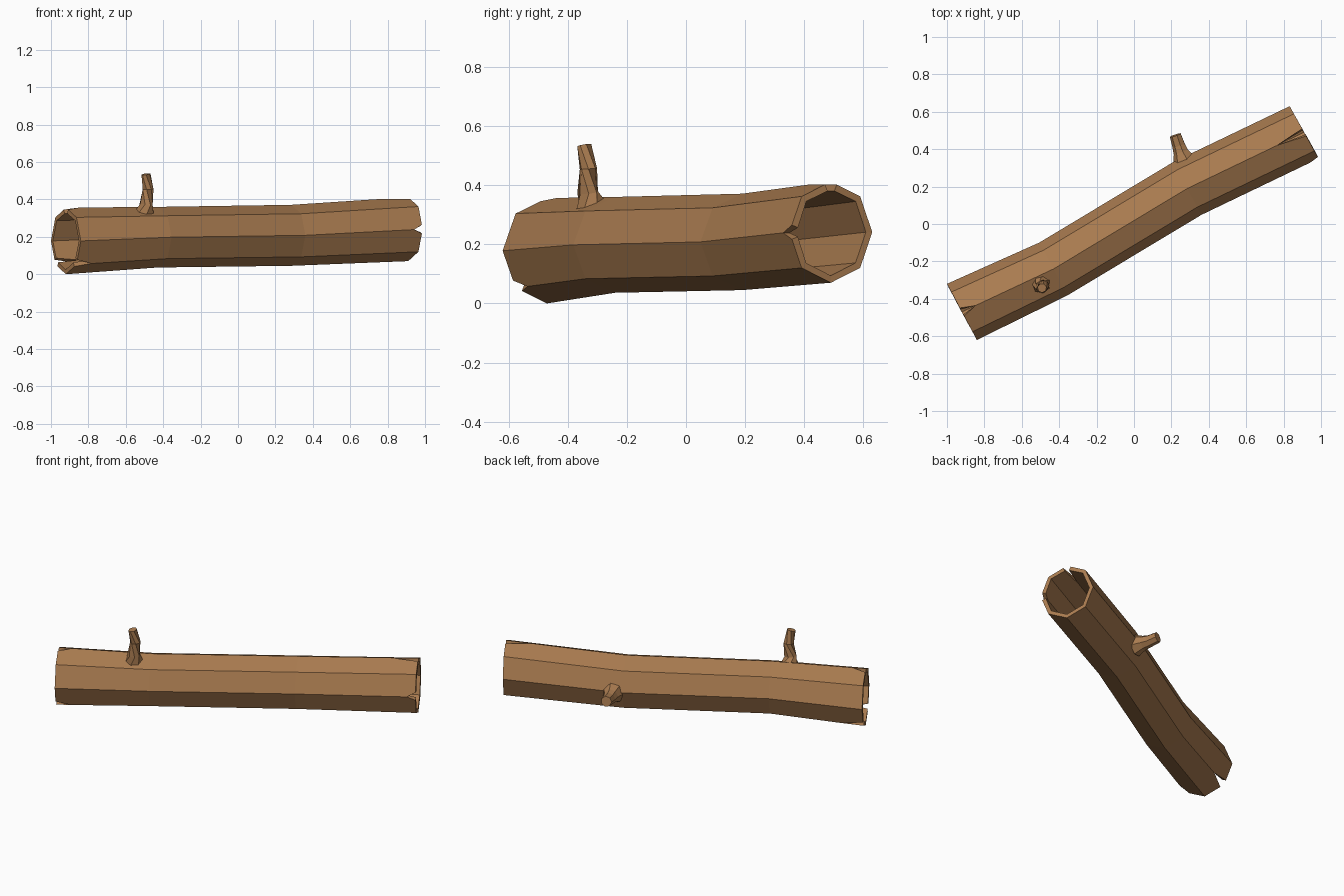
import bpy, bmesh, math
from mathutils import Vector

if "Cube" in bpy.data.objects:
    bpy.data.objects.remove(bpy.data.objects["Cube"])

bark = bpy.data.materials.new("bark")
bark.diffuse_color = (0.40, 0.20, 0.08, 1)
bark.use_nodes = True
bark.node_tree.nodes["Principled BSDF"].inputs["Base Color"].default_value = bark.diffuse_color
UP = Vector((0, 0, 1))


def finish(bm, name):
    me = bpy.data.meshes.new(name)
    bm.to_mesh(me)
    bm.free()
    ob = bpy.data.objects.new(name, me)
    bpy.context.collection.objects.link(ob)
    me.materials.append(bark)
    return ob


# Hollow log: octagonal rings (centre, radius, heading in degrees)
SIDES = 8
rings = [((-0.92, -0.47, 0.178), 0.17, 0.178, 28),
         ((-0.43, -0.24, 0.198), 0.16, 0.162, 28),
         ((0.285, 0.19, 0.208), 0.16, 0.163, 28),
         ((0.91, 0.49, 0.241), 0.16, 0.171, 29)]
# Splits at the two ends: corner index -> depth along the log
split_left = {2: 0.08, 5: 0.09, 7: 0.13}
split_right = {2: 0.16, 4: 0.05}

bm = bmesh.new()
pts = []
for c, rw, rh, head in rings:
    h = math.radians(head)
    side = Vector((-math.sin(h), math.cos(h), 0))
    pts.append([Vector(c) + side * rw * math.cos(a) + UP * rh * math.sin(a)
                for a in (j * math.tau / SIDES for j in range(SIDES))])
inner = {i: [bm.verts.new(p) for p in pts[i]] for i in (1, 2)}


def split_end(end, near, splits):
    """For each corner: (vertices for the face before it, face after it), rim last."""
    out = []
    for j in range(SIDES):
        p = pts[end][j]
        if j in splits:
            d = (pts[near][j] - p).normalized()
            apex = bm.verts.new(p + d * splits[j])
            before = bm.verts.new(p.lerp(pts[end][j - 1], 0.2))
            after = bm.verts.new(p.lerp(pts[end][(j + 1) % SIDES], 0.2))
            out.append(([apex, before], [apex, after]))
        else:
            v = bm.verts.new(p)
            out.append(([v], [v]))
    return out


left = split_end(0, 1, split_left)
right = split_end(3, 2, split_right)
for j in range(SIDES):
    k = (j + 1) % SIDES
    a, b = inner[1], inner[2]
    bm.faces.new([a[j], a[k], b[k], b[j]])
    bm.faces.new([b[j], b[k]] + right[k][0] + right[j][1][::-1])
    bm.faces.new([a[k], a[j]] + left[j][1] + left[k][0][::-1])
log = finish(bm, "hollow_log")
wall = log.modifiers.new("wall", 'SOLIDIFY')
wall.thickness = 0.024
wall.offset = -1


# Broken branch stubs: rings (centre, radius) swept along a bent path
def stub(name, path, sides=7):
    bm = bmesh.new()
    prev = None
    cs = [Vector(c) for c, _ in path]
    for i, (c, r) in enumerate(path):
        d = (cs[min(i + 1, len(cs) - 1)] - cs[max(i - 1, 0)]).normalized()
        q = d.to_track_quat('Z', 'Y')
        ring = [bm.verts.new(cs[i] + q @ Vector((r * math.cos(t), r * math.sin(t), 0)))
                for t in (n * math.tau / sides for n in range(sides))]
        if prev:
            for n in range(sides):
                m = (n + 1) % sides
                bm.faces.new([prev[n], prev[m], ring[m], ring[n]])
        else:
            bm.faces.new(ring[::-1])
        prev = ring
    bm.faces.new(prev)
    return finish(bm, name)


stub("upper_branch", [((-0.497, -0.32, 0.332), 0.053), ((-0.492, -0.332, 0.375), 0.036),
                      ((-0.482, -0.33, 0.455), 0.030), ((-0.492, -0.343, 0.535), 0.025)])
stub("rear_branch", [((0.272, 0.335, 0.195), 0.066), ((0.252, 0.385, 0.197), 0.042),
                     ((0.24, 0.42, 0.197), 0.036), ((0.222, 0.475, 0.205), 0.032)])
